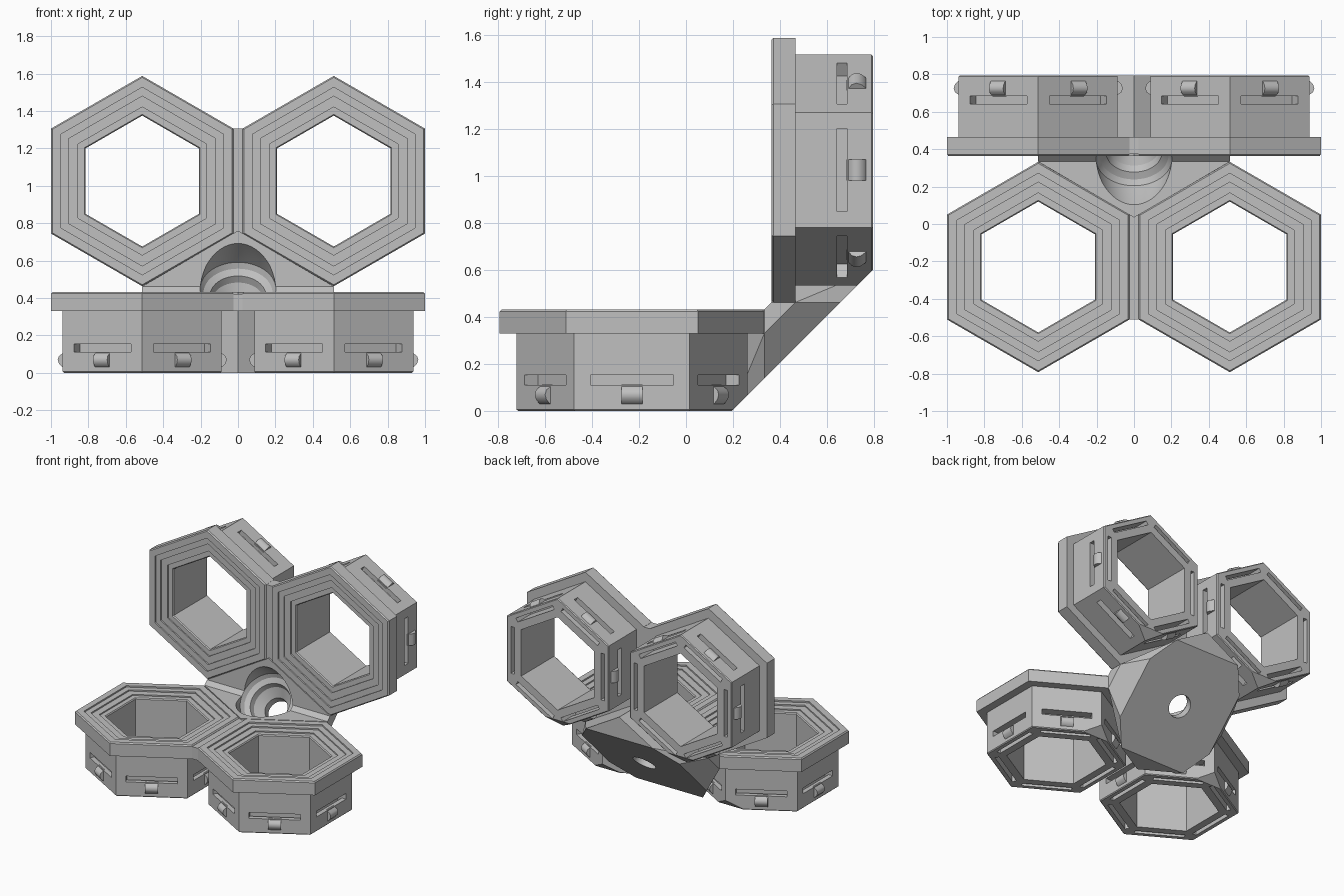
import bpy, bmesh, math
from mathutils import Matrix, Vector

if "Cube" in bpy.data.objects:
    bpy.data.objects.remove(bpy.data.objects["Cube"])

K = 0.795                      # fold: (y, z) -> (K - z, K - y)
FOLD = Matrix(((1, 0, 0, 0), (0, 0, -1, K), (0, -1, 0, K), (0, 0, 0, 1)))
CX, CY = 0.512, -0.23          # centre of a hexagonal cell

grey = bpy.data.materials.new("grey plastic")
grey.diffuse_color = (0.53, 0.53, 0.53, 1)
grey.use_nodes = True
grey.node_tree.nodes["Principled BSDF"].inputs["Base Color"].default_value = grey.diffuse_color


def make(name, bm):
    bmesh.ops.recalc_face_normals(bm, faces=bm.faces)
    me = bpy.data.meshes.new(name)
    bm.to_mesh(me)
    bm.free()
    me.materials.append(grey)
    ob = bpy.data.objects.new(name, me)
    bpy.context.collection.objects.link(ob)
    return ob


def lathe(bm, profile, sides, phase=0.0, ring=False, mat=Matrix()):
    """Sweep (radius, z) points round z; ring closes the profile, otherwise ends are capped."""
    loops = [[bm.verts.new(mat @ Vector((r * math.cos(phase + math.tau * i / sides),
                                         r * math.sin(phase + math.tau * i / sides), z)))
              for i in range(sides)] for r, z in profile]
    pairs = list(zip(loops, loops[1:]))
    if ring:
        pairs.append((loops[-1], loops[0]))
    else:
        bm.faces.new(loops[0])
        bm.faces.new(loops[-1])
    for a, b in pairs:
        for i in range(sides):
            j = (i + 1) % sides
            bm.faces.new((a[i], a[j], b[j], b[i]))


def prism(bm, profile, width, mat):
    """Extrude an (x, z) outline by width along y."""
    sides = [[bm.verts.new(mat @ Vector((x, s * width / 2, z))) for x, z in profile] for s in (-1, 1)]
    bm.faces.new(sides[0])
    bm.faces.new(sides[1])
    n = len(profile)
    for i in range(n):
        j = (i + 1) % n
        bm.faces.new((sides[0][i], sides[0][j], sides[1][j], sides[1][i]))


def hull(name, pts):
    bm = bmesh.new()
    for p in pts:
        bm.verts.new(p)
    bmesh.ops.convex_hull(bm, input=bm.verts)
    bmesh.ops.dissolve_limit(bm, angle_limit=0.01, verts=bm.verts, edges=bm.edges)
    return make(name, bm)


def boolean(ob, other, op):
    """Apply a boolean and discard the helper."""
    other.hide_render = True
    m = ob.modifiers.new("bool", 'BOOLEAN')
    m.operation, m.solver, m.object = op, 'EXACT', other
    bpy.context.view_layer.update()
    me = bpy.data.meshes.new_from_object(ob.evaluated_get(bpy.context.evaluated_depsgraph_get()))
    ob.modifiers.clear()
    ob.data = me
    bpy.data.objects.remove(other)


def folded(ob, name):
    """Copy of an object reflected across the diagonal fold."""
    me = ob.data.copy()
    me.transform(FOLD @ Matrix.Translation(ob.location))
    me.flip_normals()
    new = bpy.data.objects.new(name, me)
    bpy.context.collection.objects.link(new)
    return new


def smooth(ob, angle):
    bpy.ops.object.select_all(action='DESELECT')
    ob.select_set(True)
    bpy.context.view_layer.objects.active = ob
    bpy.ops.object.shade_smooth_by_angle(angle=math.radians(angle))


faces = [Matrix.Translation((0, CY, 0)) @ Matrix.Rotation(math.radians(60 * k), 4, 'Z') for k in range(6)]

# hexagonal cell: hollow body, flange and shallow stepped rim, as (apothem, z)
section = [(0.303, 0), (0.419, 0), (0.425, 0.006), (0.425, 0.33), (0.487, 0.33), (0.487, 0.423),
           (0.48, 0.432), (0.434, 0.432), (0.434, 0.421), (0.393, 0.421), (0.393, 0.411),
           (0.343, 0.411), (0.343, 0.402), (0.309, 0.402), (0.303, 0.394)]
bm = bmesh.new()
lathe(bm, [(a / math.cos(math.pi / 6), z) for a, z in section], 6, math.pi / 6, True,
      Matrix.Translation((0, CY, 0)))
cell = make("cell", bm)

# clip slots: open below, with a slit through the outer wall
bm = bmesh.new()
for f in faces:
    prism(bm, [(0.36, -0.05), (0.39, -0.05), (0.39, 0.11), (0.45, 0.11), (0.45, 0.153), (0.36, 0.153)], 0.352, f)
boolean(cell, make("slot_cutter", bm), 'DIFFERENCE')

# trim the cell along the diagonal back plane
bm = bmesh.new()
prism(bm, [(-0.005, -0.2), (0.995, 0.8), (0.995, -0.2)], 3, Matrix.Rotation(math.pi / 2, 4, 'Z'))
boolean(cell, make("trim_cutter", bm), 'DIFFERENCE')

# snap bumps on the six clip arms
bm = bmesh.new()
for f in faces:
    prism(bm, [(0.415, 0.025), (0.43, 0.032), (0.446, 0.05), (0.452, 0.07), (0.445, 0.09), (0.415, 0.112)], 0.088, f)
bumps = make("snap_bumps", bm)
smooth(bumps, 40)

# place two lower cells and two upright cells
for src, label in ((cell, "cell"), (bumps, "snap_bumps")):
    other = bpy.data.objects.new("lower_left_" + label, src.data)
    bpy.context.collection.objects.link(other)
    src.name = "lower_right_" + label
    src.location.x, other.location.x = CX, -CX
    folded(src, "upper_right_" + label)
    folded(other, "upper_left_" + label)

# bridge strips between neighbouring flanges
bm = bmesh.new()
prism(bm, [(-0.03, 0.33), (0.03, 0.33), (0.03, 0.422), (-0.03, 0.422)], 0.56, Matrix.Translation((0, CY, 0)))
strip = make("lower_bridge", bm)
folded(strip, "upper_bridge")

# corner block joining the two pairs, tapering to an octagonal back
low = [(0, 0.035, 0), (0, 0.035, 0.432)]
mid = []
for s in (-1, 1):
    low += [(s * 0.277, 0.195, 0), (s * 0.405, 0.333, 0.138),
            (s * 0.512, 0.333, 0.33), (s * 0.512, 0.333, 0.432)]
    mid += [(s * 0.512, y, z) for y, z in ((0.333, 0.33), (0.333, 0.432), (0.363, 0.462), (0.465, 0.462))]
    mid += [(s * 0.405, 0.333, 0.138), (s * 0.405, 0.657, 0.462)]
block = hull("corner_block", mid)
lower = hull("lower_wedge", low)
upper = folded(lower, "upper_wedge")
boolean(block, lower, 'UNION')
boolean(block, upper, 'UNION')

# rounded screw recess and through hole along the diagonal
axis = Matrix.Translation((0, 0.348, 0.447)) @ Matrix.Rotation(math.radians(45), 4, 'X')
bm = bmesh.new()
lathe(bm, [(0.165, 0.3), (0.184, 0.16), (0.197, 0.08), (0.203, 0), (0.185, -0.03), (0.15, -0.05),
           (0.14, -0.09), (0.085, -0.15), (0.085, -0.4)], 48, mat=axis)
boolean(block, make("screw_cutter", bm), 'DIFFERENCE')
smooth(block, 25)
